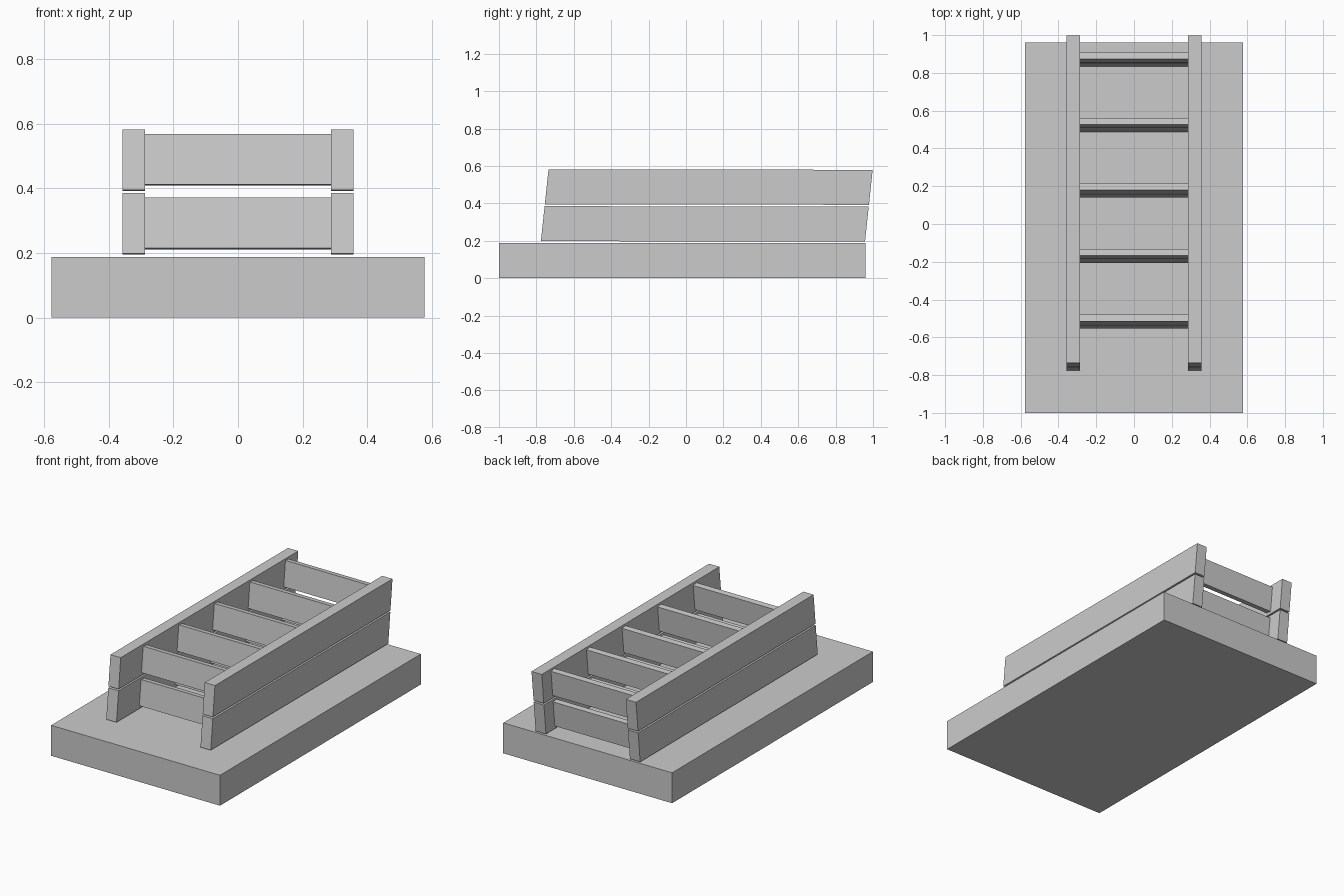
import bpy
import bmesh

cube = bpy.data.objects.get("Cube")
if cube:
    bpy.data.objects.remove(cube, do_unlink=True)

# Single plain grey
grey = bpy.data.materials.new("plain grey")
grey.use_nodes = True
colour = (0.6, 0.6, 0.6, 1.0)
grey.diffuse_color = colour
grey.node_tree.nodes["Principled BSDF"].inputs["Base Color"].default_value = colour


def extrude_profile(name, profile, x0, x1):
    """Extrude a (y, z) side profile along x from x0 to x1."""
    bm = bmesh.new()
    face = bm.faces.new([bm.verts.new((x0, y, z)) for y, z in profile])
    out = bmesh.ops.extrude_face_region(bm, geom=[face])
    verts = [v for v in out["geom"] if isinstance(v, bmesh.types.BMVert)]
    bmesh.ops.translate(bm, verts=verts, vec=(x1 - x0, 0, 0))
    bmesh.ops.recalc_face_normals(bm, faces=bm.faces)
    mesh = bpy.data.meshes.new(name)
    bm.to_mesh(mesh)
    bm.free()
    mesh.materials.append(grey)
    obj = bpy.data.objects.new(name, mesh)
    bpy.context.collection.objects.link(obj)
    return obj


# Base slab
extrude_profile("base_slab", [(-1, 0), (0.96, 0), (0.96, 0.188), (-1, 0.188)],
                -0.577, 0.577)

# Two stacked ladders, each leaning slightly backwards
RUNG_COUNT, RUNG_STEP = 5, 0.347
for level, dy, dz in (("lower", 0.0, 0.0), ("upper", 0.021, 0.197)):
    # Side rails with raked ends
    rail = [(-0.776, 0.198), (0.957, 0.195), (0.977, 0.382), (-0.756, 0.385)]
    rail = [(y + dy, z + dz) for y, z in rail]
    for side, x0, x1 in (("left", 0.287, 0.357), ("right", -0.357, -0.287)):
        extrude_profile(f"{level}_{side}_rail", rail, x0, x1)

    # Tilted rungs between the rails
    rung = [(-0.553, 0.215), (-0.518, 0.211), (-0.501, 0.367), (-0.536, 0.371)]
    for i in range(RUNG_COUNT):
        profile = [(y + dy + i * RUNG_STEP, z + dz) for y, z in rung]
        extrude_profile(f"{level}_rung_{i + 1}", profile, -0.289, 0.289)
